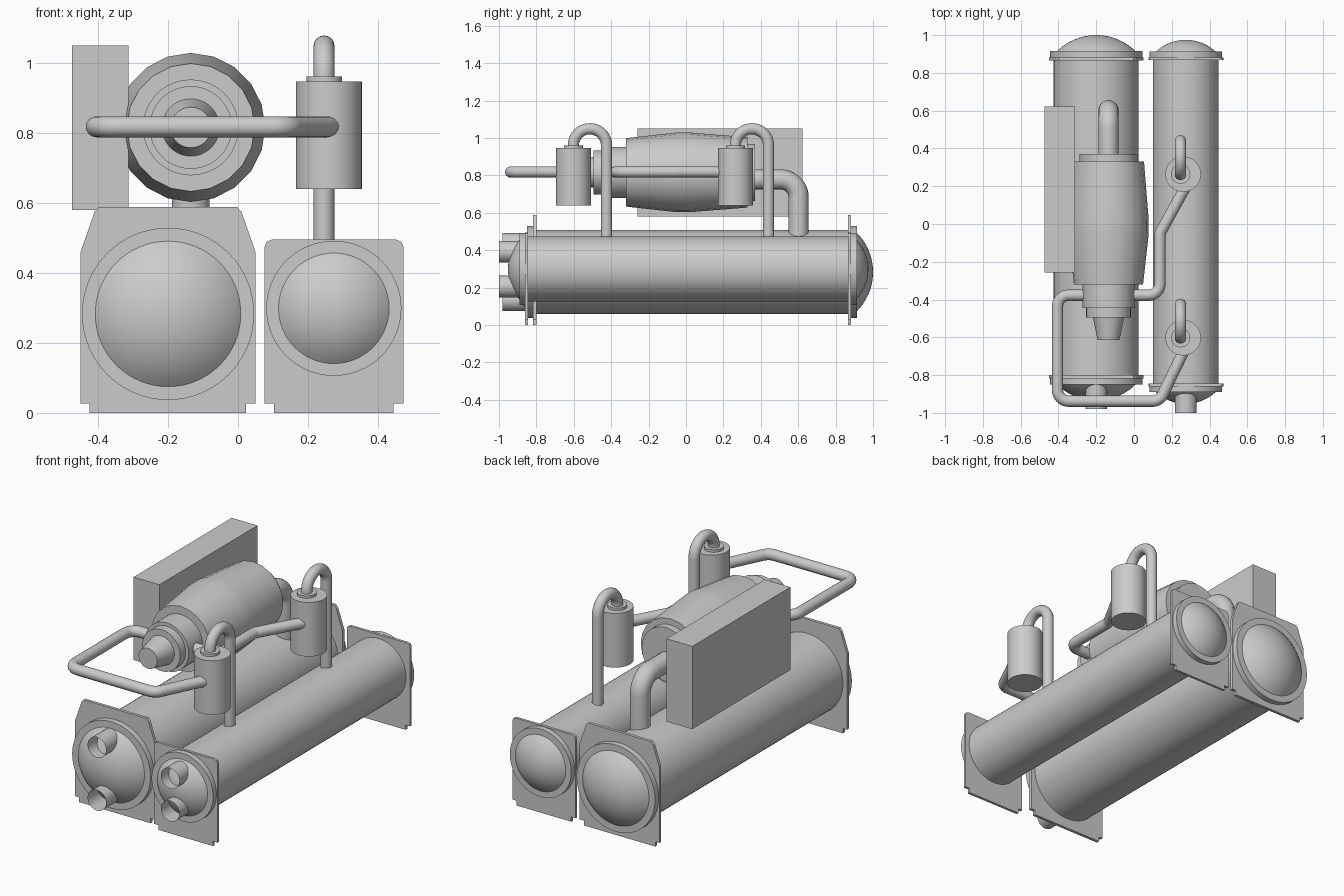
import bpy, bmesh, math
from mathutils import Vector

if "Cube" in bpy.data.objects:
    bpy.data.objects.remove(bpy.data.objects["Cube"])


def finish(ob, smooth=True):
    bpy.context.collection.objects.link(ob)
    bpy.ops.object.select_all(action='DESELECT')
    ob.select_set(True)
    bpy.context.view_layer.objects.active = ob
    if ob.type == 'CURVE':
        bpy.ops.object.convert(target='MESH')
        ob = bpy.context.object
    if smooth:
        bpy.ops.object.shade_smooth_by_angle(angle=math.radians(35))
    return ob


def from_bmesh(name, bm, smooth=True):
    bmesh.ops.recalc_face_normals(bm, faces=bm.faces)
    me = bpy.data.meshes.new(name)
    bm.to_mesh(me)
    bm.free()
    return finish(bpy.data.objects.new(name, me), smooth)


def lathe(name, profile, a, b, axis='Y', n=48):
    """Revolve (radius, position) pairs; axis Y runs through x=a, z=b, axis Z through x=a, y=b."""
    bm = bmesh.new()
    rings = []
    for r, p in profile:
        ring = []
        for i in range(1 if r == 0 else n):
            t = 2 * math.pi * i / n
            u, v = a + r * math.cos(t), b + r * math.sin(t)
            ring.append(bm.verts.new((u, p, v) if axis == 'Y' else (u, v, p)))
        rings.append(ring)
    for r0, r1 in zip(rings, rings[1:]):
        for i in range(n):
            j = (i + 1) % n
            quad = [r0[i % len(r0)], r0[j % len(r0)], r1[j % len(r1)], r1[i % len(r1)]]
            bm.faces.new(list(dict.fromkeys(quad)))
    return from_bmesh(name, bm)


def cylinder(name, r, p0, p1, a, b, axis='Y', n=48):
    return lathe(name, [(0, p0), (r, p0), (r, p1), (0, p1)], a, b, axis, n)


def plate(name, outline, y0, y1):
    """Extrude an x/z outline from y0 to y1."""
    bm = bmesh.new()
    f = bm.faces.new([bm.verts.new((x, y0, z)) for x, z in outline])
    ext = bmesh.ops.extrude_face_region(bm, geom=[f])['geom']
    bmesh.ops.translate(bm, vec=(0, y1 - y0, 0),
                        verts=[v for v in ext if isinstance(v, bmesh.types.BMVert)])
    return from_bmesh(name, bm, False)


def pipe(name, pts, radius, bend):
    """Round pipe along a path whose inner corners are filleted."""
    pts = [Vector(p) for p in pts]
    path = [pts[0]]
    for p, c, q in zip(pts, pts[1:], pts[2:]):
        d0, d1 = (p - c).normalized(), (q - c).normalized()
        half = d0.angle(d1) / 2
        cut = bend / math.tan(half)
        mid = c + (d0 + d1).normalized() * bend / math.sin(half)
        s, e = c + d0 * cut - mid, c + d1 * cut - mid
        sweep = s.angle(e)
        for i in range(13):
            t = i / 12
            path.append(mid + (s * math.sin((1 - t) * sweep) + e * math.sin(t * sweep)) / math.sin(sweep))
    path.append(pts[-1])
    cu = bpy.data.curves.new(name, 'CURVE')
    cu.dimensions = '3D'
    cu.bevel_depth = radius
    cu.bevel_resolution = 6
    cu.use_fill_caps = True
    sp = cu.splines.new('POLY')
    sp.points.add(len(path) - 1)
    for pt, co in zip(sp.points, path):
        pt.co = (*co, 1)
    return finish(bpy.data.objects.new(name, cu))


def vessel(name, x, z, shell_r, flange_r, dome_r, dome_h, front, back, outline, nozzle_dz, nozzle_end):
    # front / back: y of plate inner face, plate outer face, flange outer face
    cylinder(name + "_shell", shell_r, front[0], back[0], x, z, n=64)
    ball = (dome_r ** 2 + dome_h ** 2) / (2 * dome_h)
    top = math.asin(dome_r / ball)
    for end, ys, s in (("front", front, -1), ("back", back, 1)):
        plate(f"{name}_{end}_tube_sheet", outline, ys[0], ys[1])
        cylinder(f"{name}_{end}_flange", flange_r, ys[1], ys[2], x, z, n=64)
        prof = [(ball * math.sin(top * i / 10),
                 ys[2] + s * (ball * math.cos(top * i / 10) - ball + dome_h)) for i in range(11)]
        lathe(f"{name}_{end}_dome", prof, x, z, n=64)
    # open water nozzles
    for label, s in (("upper", 1), ("lower", -1)):
        lathe(f"{name}_{label}_nozzle", [(0.058, front[2]), (0.058, nozzle_end)],
              x, z + s * nozzle_dz, n=32)


# Two pressure vessels with end plates
vessel("evaporator", -0.2, 0.283, 0.225, 0.246, 0.208, 0.085,
       (-0.80, -0.817, -0.85), (0.865, 0.882, 0.915),
       [(-0.425, 0), (0.023, 0), (0.023, 0.027), (0.05, 0.027), (0.05, 0.46), (0.01, 0.575),
        (-0.002, 0.588), (-0.398, 0.588), (-0.41, 0.575), (-0.45, 0.46), (-0.45, 0.027), (-0.425, 0.027)],
       0.15, -0.98)
vessel("condenser", 0.274, 0.299, 0.174, 0.193, 0.158, 0.062,
       (-0.845, -0.86, -0.89), (0.867, 0.882, 0.913),
       [(0.103, 0), (0.445, 0), (0.445, 0.027), (0.473, 0.027), (0.473, 0.475), (0.467, 0.489),
        (0.453, 0.495), (0.096, 0.495), (0.082, 0.489), (0.076, 0.475), (0.076, 0.027), (0.103, 0.027)],
       0.093, -1.0)

# Compressor body and its stepped nose
CX, CZ = -0.135, 0.816
lathe("compressor_body", [(0, -0.32), (0.183, -0.32), (0.213, -0.05), (0.213, 0.02),
                          (0.188, 0.33), (0, 0.33)], CX, CZ, n=20)
cylinder("compressor_rear_cap", 0.153, 0.32, 0.37, CX, CZ)
cylinder("compressor_collar", 0.137, -0.445, -0.31, CX, CZ)
cylinder("compressor_nose_ring", 0.118, -0.495, -0.44, CX, CZ)
lathe("compressor_nose_cone", [(0, -0.49), (0.083, -0.49), (0.058, -0.615), (0, -0.615)], CX, CZ)

# Suction elbow into the evaporator
pipe("suction_elbow", [(CX, 0.34, 0.778), (CX, 0.602, 0.778), (CX, 0.602, 0.45)], 0.054, 0.095)

# Control cabinet
plate("control_cabinet", [(-0.475, 0.58), (-0.313, 0.58), (-0.313, 1.05), (-0.475, 1.05)], -0.258, 0.622)

# Oil separators with gooseneck outlets
for label, y in (("front", -0.602), ("rear", 0.264)):
    cylinder(f"{label}_separator", 0.094, 0.64, 0.947, 0.26, y, 'Z')
    cylinder(f"{label}_separator_cap", 0.051, 0.94, 0.961, 0.247, y, 'Z', 32)
    pipe(f"{label}_gooseneck", [(0.246, y, 0.95), (0.246, y, 1.049),
                                (0.246, y + 0.177, 1.049), (0.246, y + 0.177, 0.44)], 0.03, 0.088)

# Discharge pipes from the compressor to the separators
PZ = 0.818
pipe("front_discharge_pipe", [(-0.2, -0.377, PZ), (-0.405, -0.377, PZ), (-0.405, -0.938, PZ),
                              (0.135, -0.938, PZ), (0.275, -0.65, PZ)], 0.03, 0.06)
pipe("rear_discharge_pipe", [(-0.07, -0.377, PZ), (0.137, -0.377, PZ), (0.137, -0.05, PZ),
                             (0.275, 0.2, PZ)], 0.03, 0.06)
